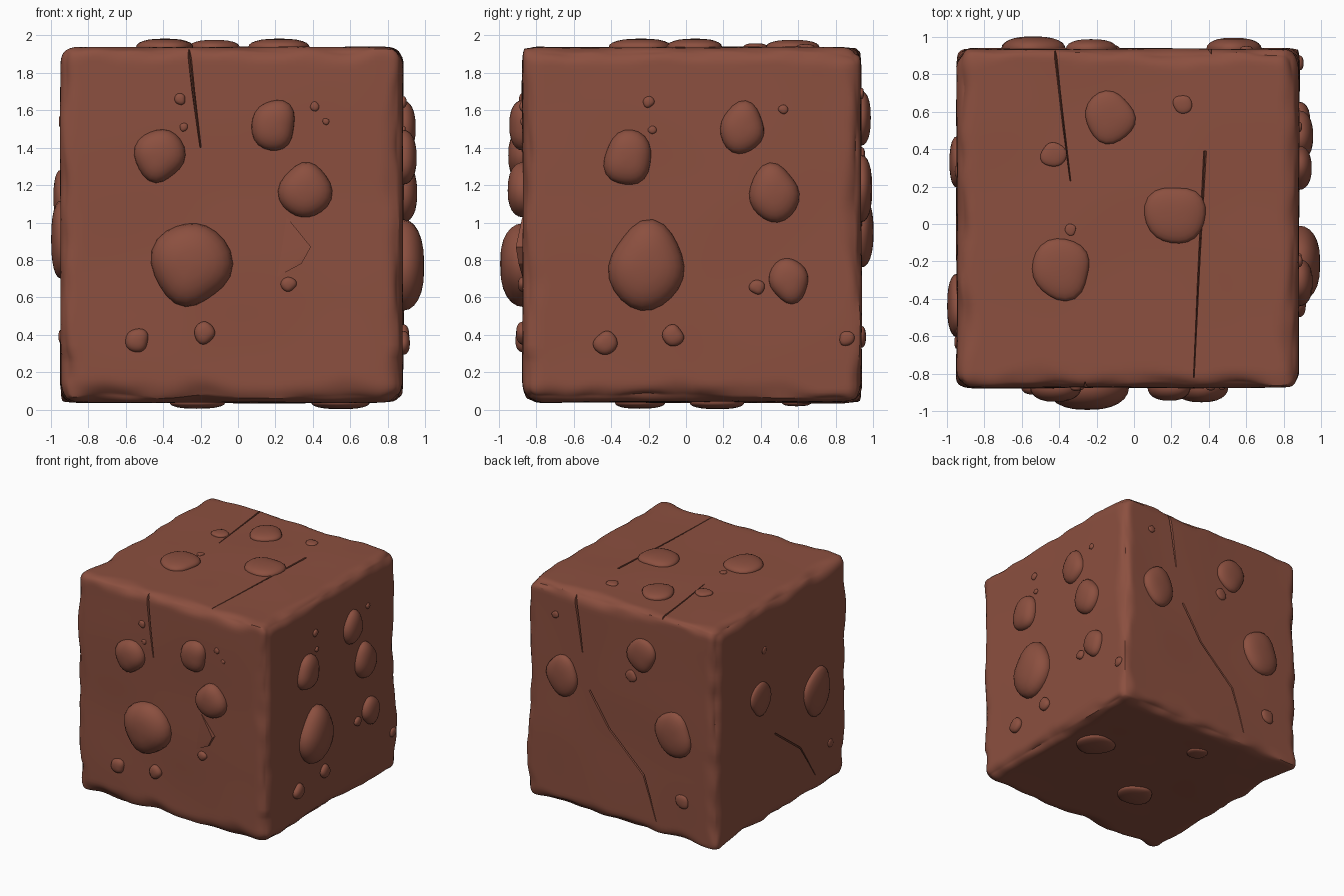
import bpy, bmesh, math, random
from mathutils import Vector, noise

if "Cube" in bpy.data.objects:
    bpy.data.objects.remove(bpy.data.objects["Cube"])

random.seed(4)
LO, HI = Vector((-.95, -.875, .035)), Vector((.885, .94, 1.94))

clay = bpy.data.materials.new("red brown clay")
clay.diffuse_color = (.26, .079, .05, 1)
clay.use_nodes = True
clay.node_tree.nodes["Principled BSDF"].inputs["Base Color"].default_value = clay.diffuse_color

# face name -> map of (u, v, height above face) to model space
FACES = {
    "front":  lambda u, v, h: Vector((u, LO.y - h, v)),
    "back":   lambda u, v, h: Vector((u, HI.y + h, v)),
    "right":  lambda u, v, h: Vector((HI.x + h, u, v)),
    "left":   lambda u, v, h: Vector((LO.x - h, u, v)),
    "top":    lambda u, v, h: Vector((u, v, HI.z + h)),
    "bottom": lambda u, v, h: Vector((u, v, LO.z - h)),
}


def finish(bm, name):
    bmesh.ops.recalc_face_normals(bm, faces=bm.faces)
    me = bpy.data.meshes.new(name)
    bm.to_mesh(me)
    bm.free()
    me.materials.append(clay)
    ob = bpy.data.objects.new(name, me)
    bpy.context.collection.objects.link(ob)
    return ob


def select(ob):
    bpy.ops.object.select_all(action='DESELECT')
    ob.select_set(True)
    bpy.context.view_layer.objects.active = ob


def smooth(ob, angle):
    select(ob)
    bpy.ops.object.shade_smooth_by_angle(angle=math.radians(angle))


# weathered block: dense box with worn, uneven edges
bm = bmesh.new()
bmesh.ops.create_cube(bm, size=2)
bmesh.ops.subdivide_edges(bm, edges=bm.edges[:], cuts=53, use_grid_fill=True)
mid, half = (LO + HI) / 2, (HI - LO) / 2
for vert in bm.verts:
    t = [.45 * c + .55 * math.sin(c * math.pi / 2) for c in vert.co]
    p = Vector([mid[i] + t[i] * half[i] for i in range(3)])
    r = .095 + .06 * noise.noise(p * 2.6) + .03 * noise.noise(p * 6)
    r = max(r, .04)
    if p.z < .3 and p.y < 0:
        r += .025
    q = Vector([min(max(p[i], LO[i] + r), HI[i] - r) for i in range(3)])
    n = (p - q).normalized()
    edge = 1 - max(abs(c) for c in n)          # 0 on flats, larger on edges
    flat = .008 * noise.noise(p * 1.7) - .003
    chip = .07 * edge * noise.noise(p * 5)
    vert.co = q + n * (r + flat + chip)
block = finish(bm, "weathered_block")


# cracks: thin V-shaped grooves along a path on a face
def crack(face, w, *path):
    bm = bmesh.new()
    rings = []
    for i, (u, v) in enumerate(path):
        a, b = path[max(i - 1, 0)], path[min(i + 1, len(path) - 1)]
        t = Vector((b[0] - a[0], b[1] - a[1])).normalized()
        hw = 2 * w * (.3 if i == len(path) - 1 else 1)
        pts = [(u - t.y * hw, v + t.x * hw, .035),
               (u + t.y * hw, v - t.x * hw, .035), (u, v, -.035)]
        rings.append([bm.verts.new(FACES[face](*c)) for c in pts])
    for a, b in zip(rings, rings[1:]):
        for j in range(3):
            bm.faces.new((a[j], a[(j + 1) % 3], b[(j + 1) % 3], b[j]))
    bm.faces.new(rings[0])
    bm.faces.new(rings[-1])
    cutter = finish(bm, "crack_cutter")
    cutter.hide_render = True
    mod = block.modifiers.new("crack", 'BOOLEAN')
    mod.operation, mod.solver, mod.object = 'DIFFERENCE', 'EXACT', cutter
    select(block)
    bpy.ops.object.modifier_apply(modifier=mod.name)
    bpy.data.objects.remove(cutter)


crack("front", .012, (-.27, 2), (-.2, 1.4))
crack("top", .01, (-.43, 1), (-.34, .23))
crack("top", .008, (.38, .39), (.32, -.82))
crack("back", .014, (.43, 2), (.34, 1.43))
crack("back", .008, (.27, 1.12), (.08, .83), (-.25, .52), (-.37, .15))
crack("left", .007, (.13, .76), (-.22, .5), (-.42, .19))
smooth(block, 32)

# rounded stone section as an arc, with a lumpy oval outline
N, RINGS = 22, 7


def pebble(bm, face, u, v, r, slope):
    tall = 1.12 if r > .1 and face not in ("top", "bottom") else 1
    phase = [random.uniform(0, math.tau) for _ in range(3)]
    rings = []
    for k in range(RINGS):
        e = (k - 1) * math.pi / 2 / (RINGS - 1)
        f = math.cos(e) ** .8
        z = r * slope * math.sin(e) if k else -.03
        ring = []
        for i in range(N):
            a = i * math.tau / N
            lump = 1 + sum(.05 / (j + 1) ** .5 * math.sin((j + 2) * a + phase[j]) for j in range(3))
            ring.append(bm.verts.new(FACES[face](u + r * f * lump * math.cos(a),
                                                 v + r * tall * f * lump * math.sin(a), z)))
        rings.append(ring)
    for a, b in zip(rings, rings[1:]):
        for i in range(N):
            j = (i + 1) % N
            bm.faces.new((a[i], a[j], b[j], b[i]))
    tip = bm.verts.new(FACES[face](u, v, r * slope))
    for i in range(N):
        bm.faces.new((rings[-1][i], rings[-1][(i + 1) % N], tip))
    bm.faces.new(rings[0])


def pebbles(face, slope, stones):
    bm = bmesh.new()
    for u, v, r in stones:
        pebble(bm, face, u, v, r, slope)
    smooth(finish(bm, face + "_pebbles"), 40)


# front and right share one layout, shifted sideways on the right
shared = [(-.25, .78, .205), (-.42, 1.36, .13), (.19, 1.52, .12), (.36, 1.17, .135),
          (.27, .67, .04), (-.54, .37, .063), (-.18, .41, .057), (-.31, 1.66, .03),
          (-.29, 1.51, .022), (.41, 1.62, .025)]
pebbles("front", .58, shared + [(.47, 1.54, .018)])
pebbles("right", .54, [(u + (.04 if r > .2 else .11), v - .015, r) for u, v, r in shared]
        + [(.55, .69, .105), (.86, .38, .04)])
pebbles("top", .27, [(-.13, .57, .135), (-.43, .37, .067), (-.39, -.24, .16), (-.34, -.03, .03),
                     (.22, .05, .16), (.26, .64, .05)])
pebbles("back", .37, [(.53, 1.18, .15), (-.23, 1.56, .13), (-.54, .95, .17), (-.62, .39, .06),
                      (.6, 1.69, .03), (-.13, 1.35, .05)])
pebbles("left", .28, [(.33, 1.14, .13), (-.44, .91, .175), (.28, 1.54, .03), (-.63, .39, .035)])
pebbles("bottom", .22, [(.55, .17, .15), (-.22, -.25, .14), (-.17, .59, .08)])

# angular chip on the front: low wedge with a sharp ridge
bm = bmesh.new()
for u, v, h in [(.26, 1.03, 0), (.39, .87, .035), (.34, .78, .02), (.21, .71, 0)]:
    for depth in (h, -.03):
        bm.verts.new(FACES["front"](u, v, depth))
bmesh.ops.convex_hull(bm, input=bm.verts[:])
smooth(finish(bm, "front_chip"), 30)
